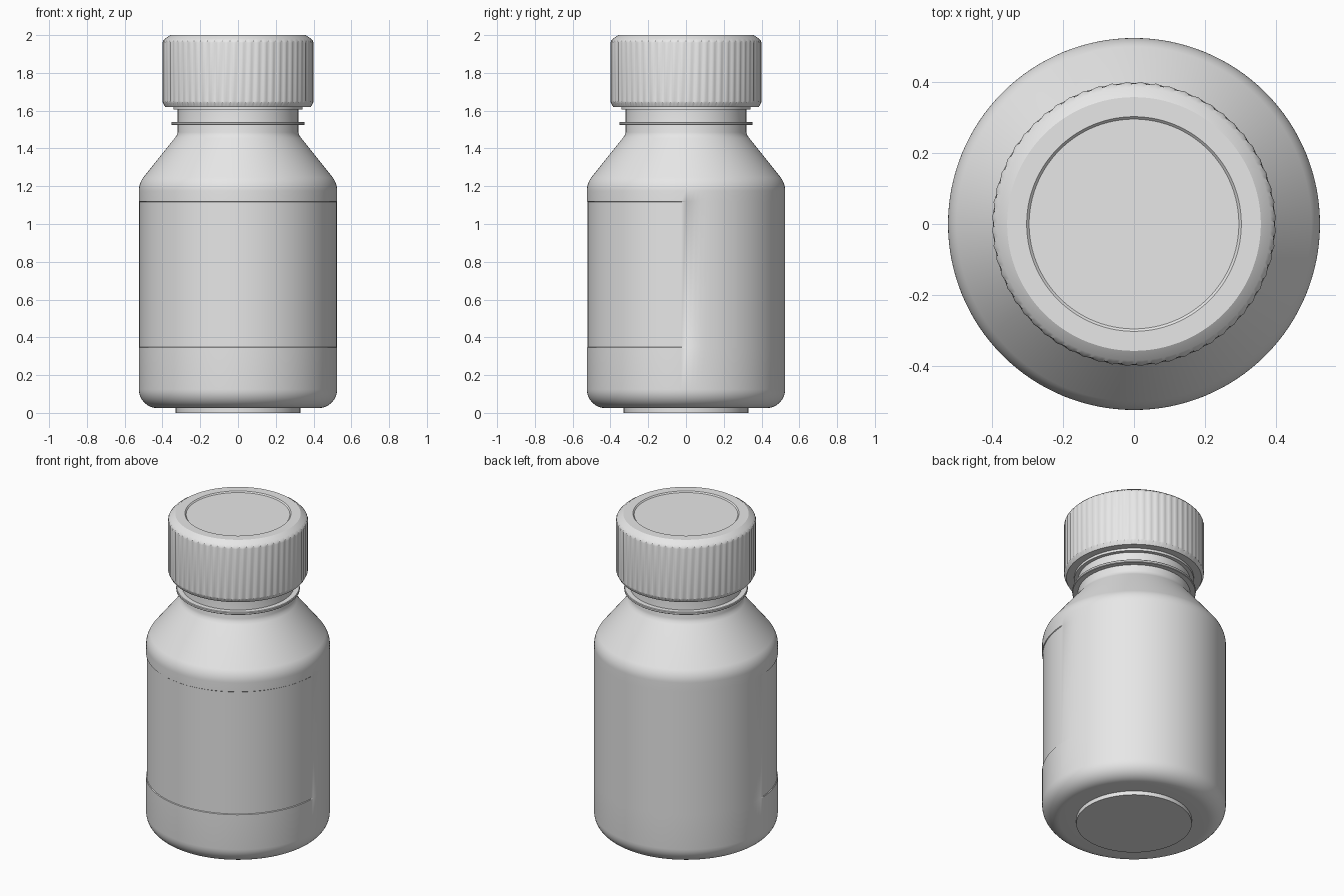
import bpy
import bmesh
from math import sin, cos, pi, radians, tau

if "Cube" in bpy.data.objects:
    bpy.data.objects.remove(bpy.data.objects["Cube"])

grey = bpy.data.materials.new("light grey plastic")
grey.use_nodes = True
grey.diffuse_color = (0.8, 0.8, 0.8, 1)
grey.node_tree.nodes["Principled BSDF"].inputs["Base Color"].default_value = (0.8, 0.8, 0.8, 1)


def lathe(name, profile, segments, shape=None):
    """Spin a bottom-to-top (radius, z) profile; shape may alter each radius."""
    bm = bmesh.new()
    rings = []
    for r, z in profile:
        ring = []
        for i in range(segments):
            a = tau * i / segments
            rad = shape(r, z, a, i) if shape else r
            ring.append(bm.verts.new((rad * cos(a), rad * sin(a), z)))
        rings.append(ring)
    for low, high in zip(rings, rings[1:]):
        for i in range(segments):
            j = (i + 1) % segments
            bm.faces.new((low[i], low[j], high[j], high[i]))
    bm.faces.new(rings[0][::-1])
    bm.faces.new(rings[-1])
    bmesh.ops.recalc_face_normals(bm, faces=bm.faces)
    mesh = bpy.data.meshes.new(name)
    bm.to_mesh(mesh)
    bm.free()
    mesh.materials.append(grey)
    obj = bpy.data.objects.new(name, mesh)
    bpy.context.collection.objects.link(obj)
    bpy.ops.object.select_all(action='DESELECT')
    obj.select_set(True)
    bpy.context.view_layer.objects.active = obj
    bpy.ops.object.shade_smooth_by_angle(angle=radians(30))
    return obj


def arc(cx, cz, radius, start, end, steps):
    """Points of a fillet in the profile plane, angles in degrees."""
    angles = [radians(start + (end - start) * k / steps) for k in range(steps + 1)]
    return [(cx + radius * cos(a), cz + radius * sin(a)) for a in angles]


# Bottle: rounded base, straight wall, sloped shoulder, neck
LABEL_LOW, LABEL_HIGH = 0.345, 1.12


def label_recess(r, z, a, i):
    # Shallow label panel on the front half, fading out at the sides
    if LABEL_LOW < z < LABEL_HIGH:
        t = min(1, max(0, (0.2 - sin(a)) / 0.4))
        return r - 0.004 * t * t * (3 - 2 * t)
    return r


wall = 0.525
bottle = [(0.3, 0.025)]
bottle += arc(wall - 0.1, 0.125, 0.1, -90, 0, 10)
bottle += [(wall, LABEL_LOW), (wall, LABEL_LOW + 0.003),
           (wall, LABEL_HIGH - 0.003), (wall, LABEL_HIGH)]
bottle += arc(wall - 0.12, 1.175, 0.12, 0, 37, 7)
bottle += [(0.335, 1.455), (0.325, 1.468), (0.32, 1.485), (0.32, 1.62)]
lathe("bottle_body", bottle, 128, label_recess)

# Foot disc under the base
lathe("base_foot", [(0.33, 0), (0.33, 0.03)], 96)

# Thin collar on the neck
lathe("neck_collar", [(0.31, 1.523), (0.35, 1.523), (0.353, 1.526),
                      (0.353, 1.536), (0.35, 1.54), (0.31, 1.54)], 96)

# Sealing band just under the cap
lathe("cap_seal_band", [(0.31, 1.605), (0.342, 1.605), (0.342, 1.64)], 96)

# Cap with vertical grip ribs and a stepped disc on top
RIBS, STEPS = 60, 4


def grip(r, z, a, i):
    if 1.645 < z < 1.965:
        return r - 0.007 * (1 - sin(pi * (i % STEPS) / STEPS))
    return r


lathe("cap", [(0.33, 1.62), (0.386, 1.62), (0.398, 1.643), (0.401, 1.65),
              (0.401, 1.96), (0.396, 1.97), (0.385, 1.982), (0.358, 2.0),
              (0.303, 2.0), (0.296, 1.993)], RIBS * STEPS, grip)
